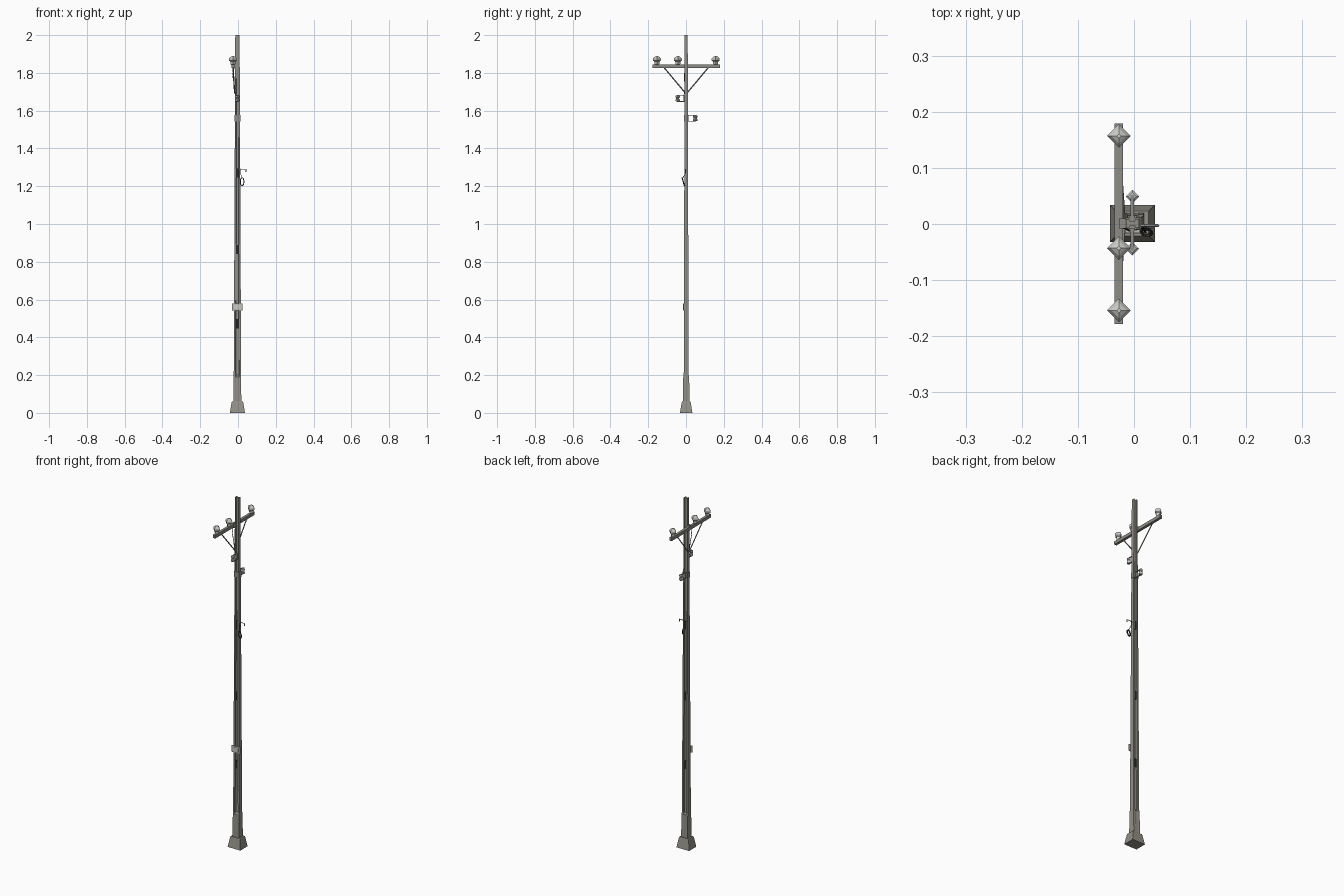
import bpy, bmesh, math
from mathutils import Vector, Matrix

if "Cube" in bpy.data.objects:
    bpy.data.objects.remove(bpy.data.objects["Cube"])

CX, CY = -0.003, 0.001   # pole axis


def material(name, rgb):
    m = bpy.data.materials.new(name)
    m.diffuse_color = (*rgb, 1)
    m.use_nodes = True
    m.node_tree.nodes["Principled BSDF"].inputs["Base Color"].default_value = m.diffuse_color
    return m


CONCRETE = material("concrete", (0.29, 0.28, 0.24))
DARK = material("dark opening", (0.02, 0.02, 0.018))
STEEL = material("galvanised steel", (0.27, 0.265, 0.24))
CERAMIC = material("ceramic", (0.6, 0.6, 0.57))
PLATE = material("pale plate", (0.5, 0.49, 0.44))
WIRE = material("black wire", (0.03, 0.03, 0.03))


def finish(name, bm, mat):
    bmesh.ops.recalc_face_normals(bm, faces=bm.faces)
    me = bpy.data.meshes.new(name)
    bm.to_mesh(me)
    bm.free()
    me.materials.append(mat)
    ob = bpy.data.objects.new(name, me)
    bpy.context.collection.objects.link(ob)
    return ob


def loft(name, rings, mat):
    bm = bmesh.new()
    loops = [[bm.verts.new(p) for p in r] for r in rings]
    n = len(rings[0])
    for a, b in zip(loops, loops[1:]):
        for i in range(n):
            j = (i + 1) % n
            bm.faces.new((a[i], a[j], b[j], b[i]))
    bm.faces.new(loops[0][::-1])
    bm.faces.new(loops[-1])
    return finish(name, bm, mat)


def box(name, lo, hi, mat):
    rings = [[(lo[0], lo[1], z), (hi[0], lo[1], z), (hi[0], hi[1], z), (lo[0], hi[1], z)]
             for z in (lo[2], hi[2])]
    return loft(name, rings, mat)


def lathe(name, centre, profile, mat, sides=4):
    rings = [[(centre[0] + r * math.cos(math.tau * i / sides),
               centre[1] + r * math.sin(math.tau * i / sides), centre[2] + z)
              for i in range(sides)] for r, z in profile]
    return loft(name, rings, mat)


def tube(name, pts, r, mat, closed=False):
    cu = bpy.data.curves.new(name, 'CURVE')
    cu.dimensions = '3D'
    cu.bevel_depth = r
    cu.bevel_resolution = 0
    cu.use_fill_caps = True
    sp = cu.splines.new('POLY')
    sp.points.add(len(pts) - 1)
    for p, c in zip(sp.points, pts):
        p.co = (*c, 1)
    sp.use_cyclic_u = closed
    cu.materials.append(mat)
    ob = bpy.data.objects.new(name, cu)
    bpy.context.collection.objects.link(ob)
    return ob


def half_x(z):
    return 0.0205 + (0.0115 - 0.0205) * z / 2


def half_y(z):
    return 0.0135 - 0.0055 * z / 2


def h_section(z, hx, hy, web):
    t = hx * 0.5      # inner edge of the flange at its tip
    u = hx * 0.38     # inner edge at the web
    q = [(hx, hy), (t, hy), (u, web)]
    pts = q + [(-x, y) for x, y in q[::-1]]
    pts += [(-x, -y) for x, y in pts]
    return [(CX + x, CY + y, z) for x, y in pts]


# tapered H-section pole with a thicker solid foot
sections = [(0.05, 0.0205, 0.0185, 0.0175), (0.19, half_x(0.19), 0.0155, 0.0145),
            (0.2, half_x(0.2), half_y(0.2), 0.005)]
sections += [(z, half_x(z), half_y(z), 0.004) for z in (0.83, 1.3, 1.75, 2.0)]
loft("pole", [h_section(*s) for s in sections], CONCRETE)

# footing
loft("footing", [[(CX + sx * hx, CY + sy * hy, z) for sx, sy in
                  ((-1, -1), (1, -1), (1, 1), (-1, 1))]
                 for z, hx, hy in ((0, 0.04, 0.033), (0.055, 0.031, 0.024), (0.06, 0.029, 0.022))],
     CONCRETE)

# dark openings in the web, on both faces
for i, (z, h, w) in enumerate(((0.472, 0.024, 0.0115), (0.865, 0.024, 0.0085), (1.27, 0.024, 0.0075))):
    w = min(w, half_x(z) * 0.5)
    box(f"web_opening_{i}", (CX - w, CY - 0.0065, z - h), (CX + w, CY + 0.0065, z + h), DARK)

# number plate on the front
box("front_plate", (CX - 0.028, CY - 0.0165, 0.542), (CX + 0.026, CY - 0.012, 0.58), PLATE)
box("front_plate_panel", (CX - 0.018, CY - 0.0175, 0.55), (CX + 0.016, CY - 0.016, 0.572), CERAMIC)

# crossarm
AX = -0.027
box("crossarm", (AX - 0.0075, -0.178, 1.826), (AX + 0.0075, 0.179, 1.844), STEEL)
box("crossarm_mount", (AX, CY - 0.009, 1.822), (CX - 0.008, CY + 0.009, 1.848), STEEL)

# diagonal braces
for s, side in ((-1, "front"), (1, "back")):
    tube(f"brace_{side}", [(AX + 0.001, CY + s * 0.117, 1.828), (-0.018, CY + s * 0.004, 1.693)],
         0.0033, STEEL)

# crossarm insulators, four-sided
big = [(0.007, -0.003), (0.013, 0.004), (0.014, 0.017), (0.021, 0.022),
       (0.021, 0.033), (0.014, 0.041), (0.004, 0.046)]
for i, y in enumerate((-0.154, -0.043, 0.157)):
    lathe(f"arm_insulator_{i}", (AX, y, 1.843), big, CERAMIC)

# side insulators held by clevis brackets, with clamp bands
spool = [(0.008, -0.016), (0.012, -0.013), (0.012, -0.006), (0.008, -0.003), (0.008, 0.003),
         (0.012, 0.006), (0.012, 0.013), (0.007, 0.016)]
for s, y, z in ((-1, -0.044, 1.665), (1, 0.049, 1.56)):
    side = "front" if s < 0 else "back"
    lathe(f"spool_insulator_{side}", (CX, y, z), spool, CERAMIC)
    for dz in (-0.0165, 0.0165):
        y0, y1 = sorted((CY + s * 0.008, y + s * 0.003))
        box(f"clevis_strip_{side}", (CX - 0.003, y0, z + dz - 0.0015),
            (CX + 0.003, y1, z + dz + 0.0015), STEEL)
    y0, y1 = sorted((CY + s * 0.008, CY + s * 0.013))
    box(f"clevis_back_{side}", (CX - 0.005, y0, z - 0.018), (CX + 0.005, y1, z + 0.018), STEEL)
box("clamp_band", (CX - 0.0155, CY - 0.0107, 1.542), (CX + 0.0155, CY + 0.0107, 1.576), STEEL)

# small hook arm on the right
tube("hook_arm", [(0.008, -0.003, 1.29), (0.043, -0.003, 1.29), (0.043, -0.003, 1.276)], 0.0026, STEEL)

# coiled wire hanging on the right
for k in range(2):
    ring = [(0.021 + 0.01 * math.cos(a) + 0.002 * k, -0.013 - 0.006 * math.sin(a) - 0.003 * k,
             1.224 + 0.022 * math.sin(a)) for a in (math.tau * i / 8 for i in range(8))]
    tube(f"wire_coil_{k}", ring, 0.0018, WIRE, True)
tube("wire_lead", [(0.013, -0.003, 1.288), (0.015, -0.006, 1.262), (0.021, -0.016, 1.245)], 0.0016, WIRE)

# loose jumper wire below the crossarm
tube("jumper_wire", [(-0.027, -0.006, 1.826), (-0.03, -0.009, 1.79), (-0.022, -0.008, 1.75),
                     (-0.016, -0.008, 1.7), (-0.008, -0.012, 1.68)], 0.0016, WIRE)
